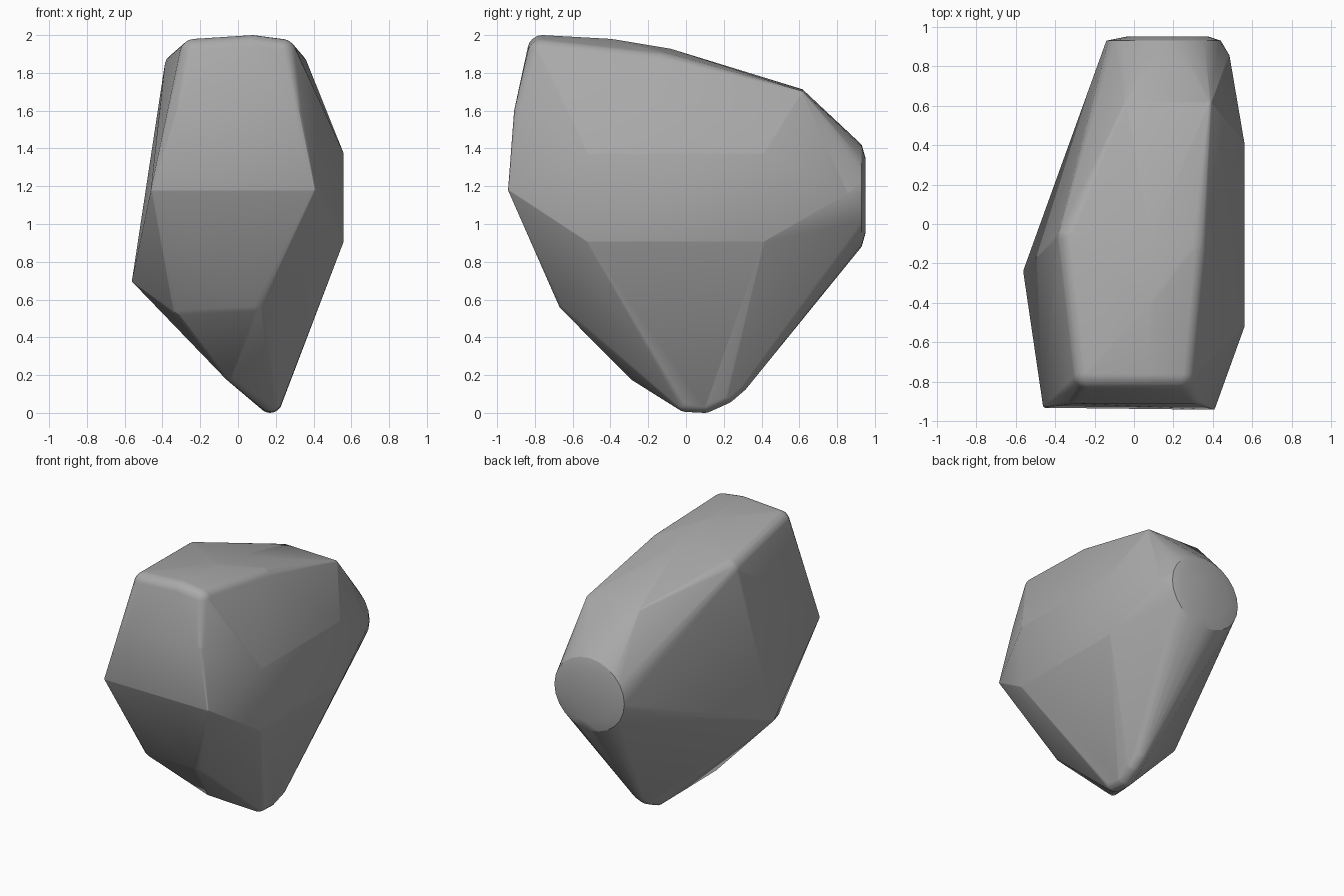
import bpy
import bmesh
from math import cos, sin, tau
from mathutils import Vector, Matrix

cube = bpy.data.objects.get("Cube")
if cube:
    bpy.data.objects.remove(cube, do_unlink=True)


def make_material(name, value):
    mat = bpy.data.materials.new(name)
    mat.use_nodes = True
    colour = (value, value, value, 1)
    mat.diffuse_color = colour
    mat.node_tree.nodes["Principled BSDF"].inputs["Base Color"].default_value = colour
    return mat


def add_corners(bm, points, radius, detail=2):
    """Place a small ball at each corner, so the wrapped hull is rounded there."""
    for point in points:
        bmesh.ops.create_icosphere(bm, subdivisions=detail, radius=radius,
                                   matrix=Matrix.Translation(Vector(point)))


def add_ring(bm, centre, radius_x, radius_z, count=24):
    """Place an upright ring of points for the round facet at the back."""
    for i in range(count):
        angle = tau * i / count
        offset = Vector((radius_x * cos(angle), 0, radius_z * sin(angle)))
        bm.verts.new(Vector(centre) + offset)


bm = bmesh.new()

# Crisp corners: front ridge, side point, flat side and rear shoulders
add_corners(bm, [(-.45, -.92, 1.18), (.40, -.93, 1.18), (-.55, -.24, .7)], .012)
add_corners(bm, [(.55, y, z) for y in (-.52, .41) for z in (.91, 1.37)], .01)
add_corners(bm, [(-.04, .61, 1.7), (.38, .61, 1.69), (.47, .85, 1.16)], .015)

# Soft upper edges
add_corners(bm, [(-.23, -.76, 1.9), (.08, -.76, 1.92), (.23, -.76, 1.9),
                 (-.31, -.07, 1.83), (.08, -.4, 1.9), (.08, -.1, 1.85),
                 (.29, -.13, 1.83)], .08, 3)

# Slight bulge on the upper front
add_corners(bm, [(x, -.87, 1.6) for x in (-.3, .08, .3)], .04)

# Lower front edge and the narrow rounded foot
add_corners(bm, [(-.3, -.58, .57), (.1, -.62, .59)], .06)
add_corners(bm, [(-.04, -.27, .21)], .04)
add_corners(bm, [(.17, 0, .07), (.17, .1, .065), (.18, .2, .11), (.18, .27, .17)], .065, 3)

# Chamfered round facet at the back
add_ring(bm, (.15, .93, 1.15), .29, .27)
add_ring(bm, (.17, .95, 1.15), .21, .2)

# Wrap everything in one convex skin
hull = bmesh.ops.convex_hull(bm, input=bm.verts[:])
unused = {v for v in hull["geom_interior"] + hull["geom_unused"]
          if isinstance(v, bmesh.types.BMVert)}
bmesh.ops.delete(bm, geom=list(unused), context="VERTS")
loose = [v for v in bm.verts if not v.link_faces]
bmesh.ops.delete(bm, geom=loose, context="VERTS")
bmesh.ops.dissolve_limit(bm, angle_limit=.01, verts=bm.verts[:], edges=bm.edges[:])
bmesh.ops.recalc_face_normals(bm, faces=bm.faces[:])

mesh = bpy.data.meshes.new("boulder")
bm.to_mesh(mesh)
bm.free()
mesh.materials.append(make_material("stone grey", .4))
boulder = bpy.data.objects.new("boulder", mesh)
bpy.context.collection.objects.link(boulder)

bpy.context.view_layer.objects.active = boulder
boulder.select_set(True)
bpy.ops.object.shade_smooth_by_angle(angle=.4)
